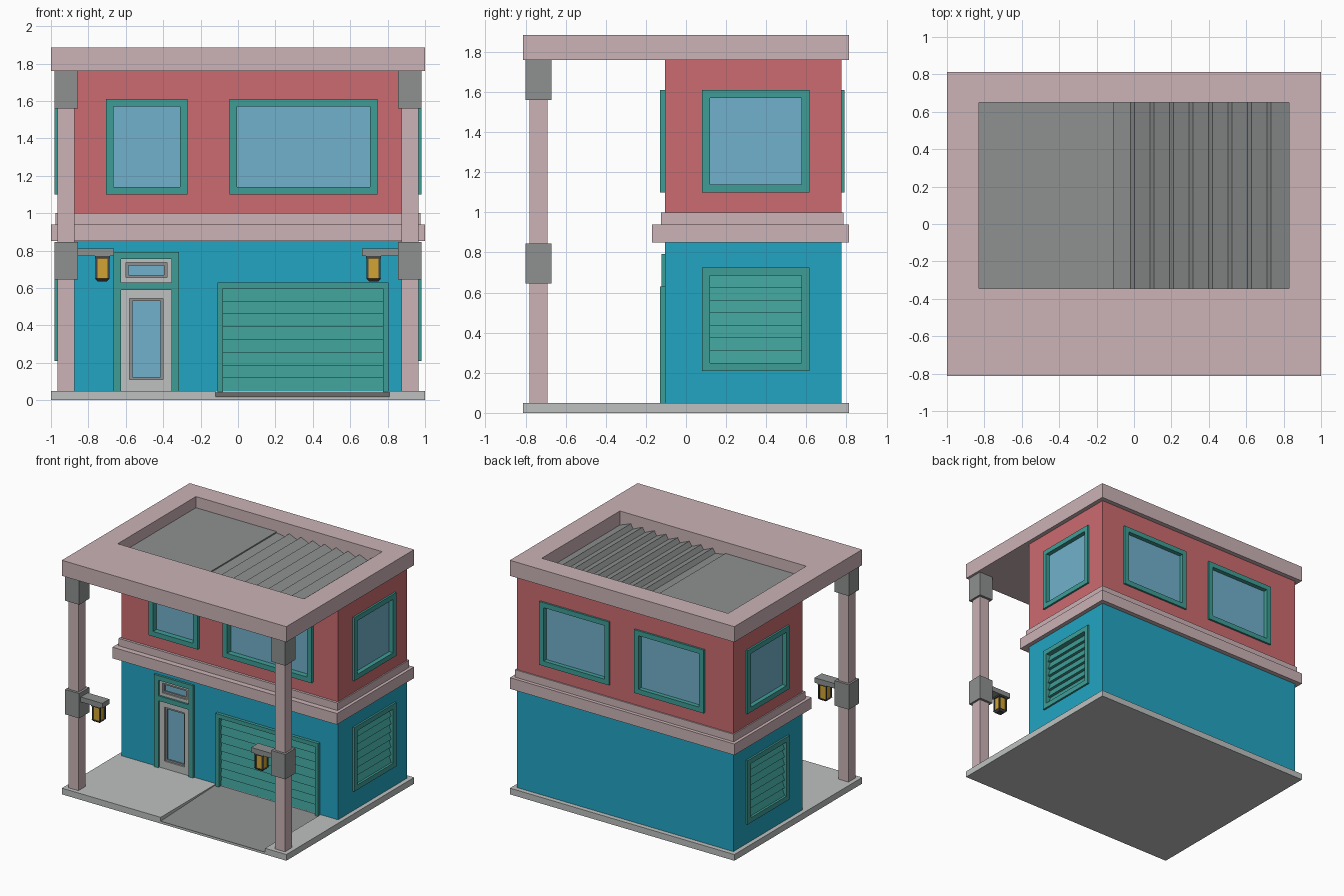
import bpy, bmesh

if "Cube" in bpy.data.objects:
    bpy.data.objects.remove(bpy.data.objects["Cube"])


def material(name, r, g, b):
    lin = [(c / 255 / 12.92) if c < 11 else ((c / 255 + 0.055) / 1.055) ** 2.4 for c in (r, g, b)]
    m = bpy.data.materials.new(name)
    m.use_nodes = True
    m.diffuse_color = (*lin, 1)
    m.node_tree.nodes["Principled BSDF"].inputs["Base Color"].default_value = (*lin, 1)
    return m


PINK = material("dusty pink", 204, 179, 183)
RED = material("coral red", 204, 107, 112)
BLUE = material("bright blue", 35, 165, 196)
TEAL = material("teal", 63, 157, 150)
GLASS = material("glass blue", 113, 177, 204)
GREY = material("mid grey", 143, 145, 145)
PALE = material("pale grey", 189, 193, 191)
AMBER = material("amber", 210, 164, 52)
DARK = material("dark grey", 68, 70, 72)

WX, FRONT, BACK = 0.965, -0.105, 0.775

# Wall frames: (along wall, outward depth, height) to world
WALLS = {
    "front": lambda u, d, z: (u, FRONT - d, z),
    "back": lambda u, d, z: (u, BACK + d, z),
    "left": lambda u, d, z: (WX + d, u, z),
    "right": lambda u, d, z: (-WX - d, u, z),
}


def finish(name, bm, mat):
    bmesh.ops.recalc_face_normals(bm, faces=bm.faces)
    me = bpy.data.meshes.new(name)
    bm.to_mesh(me)
    bm.free()
    me.materials.append(mat)
    ob = bpy.data.objects.new(name, me)
    bpy.context.collection.objects.link(ob)
    return ob


def add_prism(bm, a, b):
    """Bridge two matching loops of points and cap both ends."""
    va, vb = [bm.verts.new(p) for p in a], [bm.verts.new(p) for p in b]
    bm.faces.new(va)
    bm.faces.new(vb)
    for i in range(len(va)):
        j = (i + 1) % len(va)
        bm.faces.new((va[i], va[j], vb[j], vb[i]))


def prism(name, mat, a, b):
    bm = bmesh.new()
    add_prism(bm, a, b)
    return finish(name, bm, mat)


def rect(x0, x1, y0, y1, z):
    return [(x0, y0, z), (x1, y0, z), (x1, y1, z), (x0, y1, z)]


def box(name, mat, x0, x1, y0, y1, z0, z1):
    return prism(name, mat, rect(x0, x1, y0, y1, z0), rect(x0, x1, y0, y1, z1))


def strip(name, mat, wall, u0, u1, profile):
    """Run a (depth, height) profile along a wall."""
    f = WALLS[wall]
    return prism(name, mat, [f(u0, d, z) for d, z in profile], [f(u1, d, z) for d, z in profile])


def panel(name, mat, wall, u0, u1, z0, z1, d0, d1):
    return strip(name, mat, wall, u0, u1, [(d0, z0), (d1, z0), (d1, z1), (d0, z1)])


def ring(name, mat, wall, outer, inner, d0, d1):
    """Rectangular frame between two (u0, u1, z0, z1) rectangles."""
    f, bm = WALLS[wall], bmesh.new()
    loops = []
    for (u0, u1, z0, z1), d in ((outer, d0), (outer, d1), (inner, d1), (inner, d0)):
        loops.append([bm.verts.new(f(u, d, z)) for u, z in ((u0, z0), (u1, z0), (u1, z1), (u0, z1))])
    for k in range(4):
        p, q = loops[k], loops[(k + 1) % 4]
        for i in range(4):
            j = (i + 1) % 4
            bm.faces.new((p[i], p[j], q[j], q[i]))
    return finish(name, bm, mat)


def louvres(name, wall, u0, u1, z0, z1, count, d_top, d_low, d_back):
    """Overlapping slats, each leaning outwards at the bottom."""
    h = (z1 - z0) / count
    prof = [(d_back, z1), (d_back, z0)]
    for i in range(count):
        prof += [(d_low, z0 + i * h), (d_top, z0 + (i + 1) * h)]
    return strip(name, TEAL, wall, u0, u1, prof)


def cut(target, holes):
    """Cut recesses into a wall block."""
    bm = bmesh.new()
    for wall, u0, u1, z0, z1, depth in holes:
        f = WALLS[wall]
        add_prism(bm, [f(u, -depth, z) for u, z in ((u0, z0), (u1, z0), (u1, z1), (u0, z1))],
                  [f(u, 0.1, z) for u, z in ((u0, z0), (u1, z0), (u1, z1), (u0, z1))])
    cutter = finish("recess_cutter", bm, target.data.materials[0])
    cutter.hide_render = True
    mod = target.modifiers.new("recesses", "BOOLEAN")
    mod.object, mod.operation, mod.solver = cutter, "DIFFERENCE", "EXACT"
    bpy.context.view_layer.objects.active = target
    bpy.ops.object.modifier_apply(modifier=mod.name)
    bpy.data.objects.remove(cutter)


# Ground slab with a sloping driveway
DX0, DX1, SY = -0.12, 0.81, 0.813
box("slab_right", PALE, -1, DX0, -SY, SY, 0, 0.05)
box("slab_left", PALE, DX1, 1, -SY, SY, 0, 0.05)
box("slab_rear", PALE, DX0, DX1, FRONT, SY, 0, 0.05)
slope = [(-SY, 0.015), (FRONT, 0.04)]
ramp = [(-SY, 0), (FRONT, 0), (FRONT, 0.04), (-SY, 0.015)]
prism("driveway_base", PALE, [(DX0, y, z) for y, z in ramp], [(DX1, y, z) for y, z in ramp])
plate = slope + [(y, z + 0.004) for y, z in reversed(slope)]
prism("driveway", GREY, [(DX0, y, z) for y, z in plate], [(DX1, y, z) for y, z in plate])

# Walls and the ledge between floors
lower = box("lower_walls", BLUE, -WX, WX, FRONT, BACK, 0.05, 0.85)
upper = box("upper_walls", RED, -WX, WX, FRONT, BACK, 1.0, 1.76)
box("ledge_lower", PINK, -1, 1, -0.17, SY, 0.85, 0.94)
box("ledge_upper", PINK, -0.975, 0.975, -0.125, 0.785, 0.94, 1.0)

# Windows upstairs
windows = [("front", -0.705, -0.27, 0.025), ("front", -0.045, 0.745, 0.025),
           ("back", 0.135, 0.755, 0.015), ("back", -0.71, -0.09, 0.015),
           ("left", 0.08, 0.615, 0.015), ("right", 0.08, 0.615, 0.015)]
B, Z0, Z1 = 0.04, 1.1, 1.61
holes = []
for n, (wall, u0, u1, out) in enumerate(windows):
    inner = (u0 + B, u1 - B, Z0 + B, Z1 - B)
    ring(f"window_frame_{n}", TEAL, wall, (u0, u1, Z0, Z1), inner, -0.03, out)
    panel(f"window_glass_{n}", GLASS, wall, *inner, -0.03, -0.02)
    holes.append((wall, u0 + 0.005, u1 - 0.005, Z0 + 0.005, Z1 - 0.005, 0.03))
cut(upper, holes)

# Side vents downstairs
holes = []
for wall in ("left", "right"):
    inner = (0.12, 0.575, 0.25, 0.685)
    ring(f"vent_frame_{wall}", TEAL, wall, (0.08, 0.615, 0.21, 0.725), inner, -0.03, 0.015)
    louvres(f"vent_slats_{wall}", wall, *inner, 7, -0.027, -0.003, -0.03)
    holes.append((wall, 0.085, 0.61, 0.215, 0.72, 0.03))

# Garage door
G = (-0.08, 0.775, 0.05, 0.597)
strip("garage_lintel", TEAL, "front", -0.11, 0.805, [(-0.03, G[3]), (0.025, G[3]), (0.025, 0.63), (-0.03, 0.63)])
panel("garage_post_right", TEAL, "front", -0.11, G[0], 0.04, G[3], -0.03, 0.025)
panel("garage_post_left", TEAL, "front", G[1], 0.805, 0.04, G[3], -0.03, 0.025)
louvres("garage_door", "front", *G, 8, -0.012, 0.0, -0.03)
holes.append(("front", -0.1, 0.795, 0.051, 0.62, 0.03))

# Entrance door with a small window above it
for name, u0, u1, z0, z1 in (("post_right", -0.665, -0.625, 0.05, 0.755), ("post_left", -0.355, -0.315, 0.05, 0.755),
                             ("lintel", -0.665, -0.315, 0.755, 0.793), ("crossbar", -0.625, -0.355, 0.59, 0.63)):
    panel("entrance_" + name, TEAL, "front", u0, u1, z0, z1, -0.03, 0.017)
for name, outer, mid in (("door", (-0.625, -0.355, 0.05, 0.59), (-0.58, -0.4, 0.11, 0.545)),
                         ("transom", (-0.625, -0.355, 0.63, 0.755), (-0.6, -0.38, 0.655, 0.735))):
    e = 0.015
    inner = (mid[0] + e, mid[1] - e, mid[2] + e, mid[3] - e)
    ring(name + "_panel", PALE, "front", outer, mid, -0.03, 0.002)
    ring(name + "_rim", GREY, "front", mid, inner, -0.03, -0.008)
    panel(name + "_glass", GLASS, "front", *inner, -0.03, -0.018)
holes.append(("front", -0.655, -0.325, 0.051, 0.785, 0.03))
cut(lower, holes)

# Porch columns, blocks, brackets and lanterns on both sides
PY, LX = -0.735, 0.725
for side, s in (("left", 1), ("right", -1)):
    def sbox(name, mat, cx, hx, hy, z0, z1, cy=PY):
        return box(f"{name}_{side}", mat, s * cx - hx, s * cx + hx, cy - hy, cy + hy, z0, z1)

    sbox("column", PINK, 0.92, 0.045, 0.045, 0.05, 1.76)
    sbox("column_cap", GREY, 0.918, 0.063, 0.065, 1.56, 1.76)
    sbox("column_block", GREY, 0.918, 0.063, 0.065, 0.645, 0.845)
    sbox("lantern_arm", GREY, 0.76, 0.097, 0.045, 0.77, 0.81)
    sbox("lantern_top", DARK, LX, 0.04, 0.04, 0.758, 0.77)
    sbox("lantern_glow", AMBER, LX, 0.029, 0.029, 0.65, 0.758)
    for i in (-1, 1):
        for j in (-1, 1):
            sbox(f"lantern_post_{i + j}_{i}", DARK, LX + i * 0.032, 0.005, 0.005, 0.65, 0.758, PY + j * 0.032)
    x = s * LX
    prism(f"lantern_base_{side}", DARK, rect(x - 0.025, x + 0.025, PY - 0.025, PY + 0.025, 0.635),
          rect(x - 0.04, x + 0.04, PY - 0.04, PY + 0.04, 0.65))

# Roof rim around a sunken deck
RX, RY0, RY1 = 0.83, -0.345, 0.65
for name, x0, x1, y0, y1 in (("front", -1, 1, -SY, RY0), ("back", -1, 1, RY1, SY),
                             ("right", -1, -RX, RY0, RY1), ("left", RX, 1, RY0, RY1)):
    box("roof_" + name, PINK, x0, x1, y0, y1, 1.76, 1.885)
box("roof_underside", PINK, -RX, RX, RY0, RY1, 1.76, 1.765)

# Deck: flat on one side, saw-tooth sheets on the other
deck = [(-RX, 1.765), (-RX, 1.795), (-0.11, 1.795), (-0.11, 1.785)]
for i in range(8):
    x = -0.02 + i * 0.1045
    deck += [(x, 1.772), (x + 0.022, 1.808)]
deck += [(RX, 1.772), (RX, 1.765)]
roof = prism("roof_deck", GREY, [(x, RY0, z) for x, z in deck], [(x, RY1, z) for x, z in deck])
